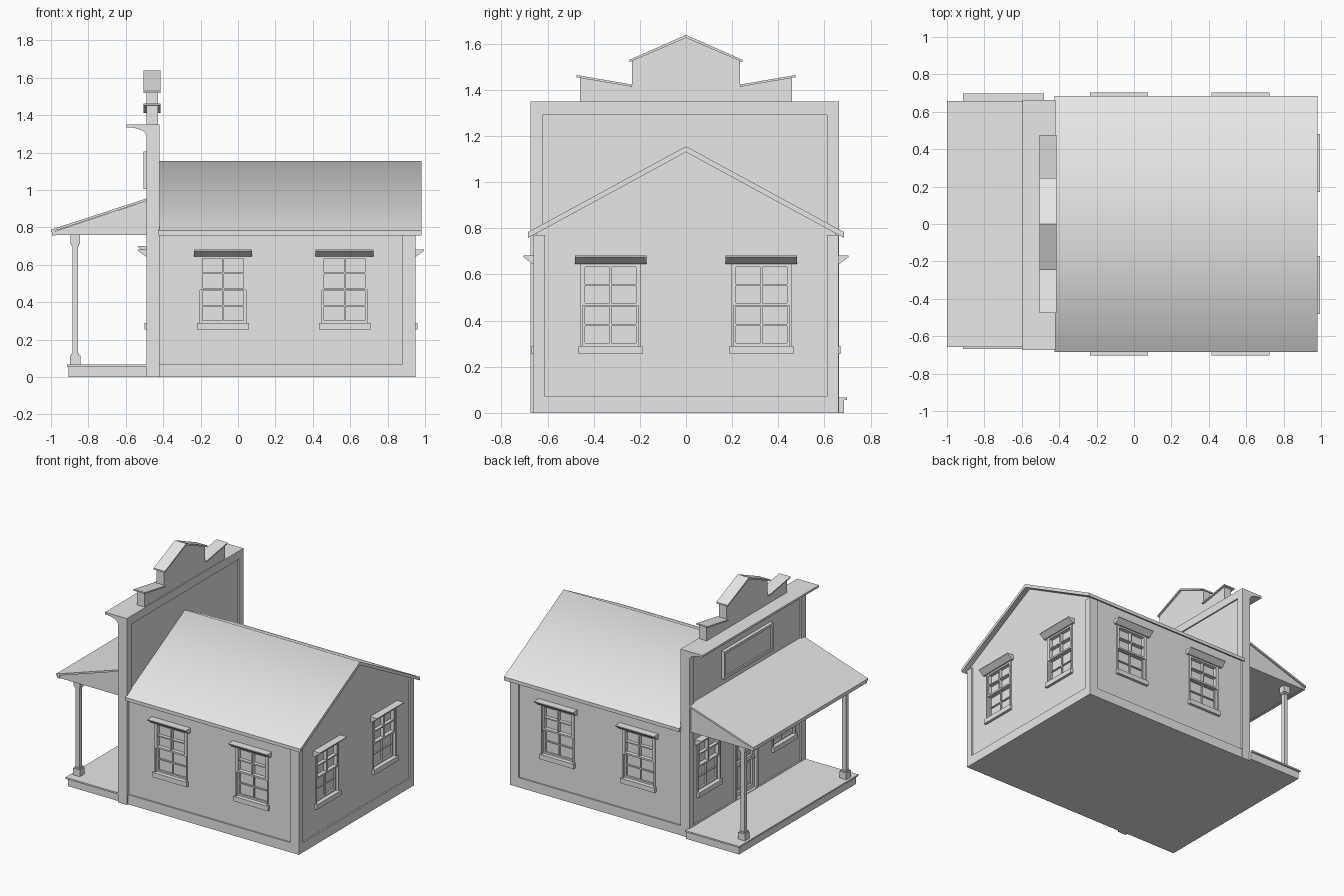
import bpy, bmesh, math
from mathutils import Matrix, Vector

if "Cube" in bpy.data.objects:
    bpy.data.objects.remove(bpy.data.objects["Cube"], do_unlink=True)

grey = bpy.data.materials.new("plain_grey")
grey.use_nodes = True
grey.diffuse_color = (0.8, 0.8, 0.8, 1)
grey.node_tree.nodes["Principled BSDF"].inputs["Base Color"].default_value = (0.8, 0.8, 0.8, 1)


def box(bm, x, y, z):
    """Box from three (low, high) ranges."""
    size = [r[1] - r[0] for r in (x, y, z)]
    mid = Vector([(r[0] + r[1]) / 2 for r in (x, y, z)])
    bmesh.ops.create_cube(bm, size=1, matrix=Matrix.Translation(mid) @ Matrix.Diagonal((*size, 1)))


def prism(bm, profile, span, axis):
    """Extrude a profile: (y, z) pairs along x, or (x, z) pairs along y."""
    def point(p, t):
        return (t, p[0], p[1]) if axis == "x" else (p[0], t, p[1])
    ends = [[bm.verts.new(point(p, t)) for p in profile] for t in span]
    bm.faces.new(ends[0])
    bm.faces.new(ends[1][::-1])
    n = len(profile)
    for i in range(n):
        j = (i + 1) % n
        bm.faces.new((ends[0][i], ends[1][i], ends[1][j], ends[0][j]))


def finish(name, bm, matrix=None):
    bmesh.ops.recalc_face_normals(bm, faces=bm.faces)
    if matrix:
        bm.transform(matrix)
    mesh = bpy.data.meshes.new(name)
    bm.to_mesh(mesh)
    bm.free()
    mesh.materials.append(grey)
    ob = bpy.data.objects.new(name, mesh)
    bpy.context.collection.objects.link(ob)
    return ob


def smooth(ob, degrees):
    bpy.ops.object.select_all(action="DESELECT")
    ob.select_set(True)
    bpy.context.view_layer.objects.active = ob
    bpy.ops.object.shade_smooth_by_angle(angle=math.radians(degrees))


# Gabled body
EAVE, RIDGE, SLOPE = 0.685, 1.155, 0.543
bm = bmesh.new()
prism(bm, [(-0.65, 0), (0.65, 0), (0.65, 0.78), (0, 1.135), (-0.65, 0.78)], (-0.43, 0.94), "x")
body = finish("body", bm)

# Corner boards and base boards
bm = bmesh.new()
for s in (-1, 1):
    box(bm, (0.88, 0.95), sorted((s * 0.61, s * 0.66)), (0, 0.77))
    box(bm, (-0.42, 0.88), sorted((s * 0.61, s * 0.66)), (0, 0.07))
box(bm, (0.88, 0.95), (-0.61, 0.61), (0, 0.07))
finish("body_trim", bm)

# Main roof
bm = bmesh.new()
low = RIDGE - SLOPE * EAVE
prism(bm, [(-EAVE, low), (0, RIDGE), (EAVE, low), (EAVE, low - 0.025),
           (0, RIDGE - 0.025), (-EAVE, low - 0.025)], (-0.425, 0.98), "x")
smooth(finish("main_roof", bm), 59)

# False front wall with a raised border
bm = bmesh.new()
box(bm, (-0.48, -0.43), (-0.66, 0.65), (0, 1.34))
facade = finish("false_front", bm)
bm = bmesh.new()
for y in ((-0.673, -0.622), (0.61, 0.662)):
    box(bm, (-0.49, -0.42), y, (0, 1.35))
for z in ((0, 0.07), (1.29, 1.35)):
    box(bm, (-0.49, -0.42), (-0.622, 0.61), z)
finish("false_front_border", bm)

# Coved cornice
bm = bmesh.new()
cove = [(-0.59 + 0.1 * math.sin(a), 1.29 + 0.045 * math.cos(a))
        for a in [math.pi / 2 * i / 8 for i in range(9)]]
prism(bm, [(-0.485, 1.35), (-0.595, 1.35), (-0.595, 1.335)] + cove + [(-0.485, 1.29)],
      (-0.673, 0.662), "y")
smooth(finish("cornice", bm), 30)

# Stepped parapet and its thin caps
bm = bmesh.new()
cap = bmesh.new()
prism(bm, [(-0.235, 1.34), (0.235, 1.34), (0.235, 1.525), (0, 1.625), (-0.235, 1.525)],
      (-0.488, -0.428), "x")
prism(cap, [(-0.245, 1.53), (0, 1.638), (0.245, 1.53), (0.245, 1.52), (0, 1.625), (-0.245, 1.52)],
      (-0.505, -0.415), "x")
for s in (-1, 1):
    prism(bm, [(s * 0.23, 1.34), (s * 0.46, 1.34), (s * 0.46, 1.453), (s * 0.23, 1.412)],
          (-0.488, -0.428), "x")
    prism(cap, [(s * 0.235, 1.413), (s * 0.475, 1.454), (s * 0.475, 1.464), (s * 0.235, 1.423)],
          (-0.505, -0.415), "x")
finish("parapet", bm)
finish("parapet_caps", cap)

# Blank sign board with a rim
bm = bmesh.new()
box(bm, (-0.495, -0.475), (-0.27, 0.27), (1.01, 1.2))
for y in ((-0.28, -0.262), (0.262, 0.28)):
    box(bm, (-0.505, -0.475), y, (1.005, 1.205))
for z in ((1.005, 1.023), (1.187, 1.205)):
    box(bm, (-0.505, -0.475), (-0.262, 0.262), z)
finish("sign_board", bm)

# Porch deck
bm = bmesh.new()
box(bm, (-0.905, -0.48), (-0.655, 0.685), (0, 0.055))
box(bm, (-0.915, -0.48), (-0.668, 0.698), (0.055, 0.066))
finish("porch_deck", bm)

# Porch roof: solid wedge under a thin sloping sheet
bm = bmesh.new()
prism(bm, [(-0.985, 0.76), (-0.48, 0.76), (-0.48, 0.945), (-0.985, 0.778)], (-0.645, 0.645), "y")
prism(bm, [(-1.0, 0.775), (-0.48, 0.945), (-0.48, 0.958), (-1.0, 0.788)], (-0.657, 0.657), "y")
box(bm, (-0.995, -0.975), (-0.65, 0.65), (0.758, 0.782))
finish("porch_roof", bm)

# Porch posts with plinths and capitals
for side, y in (("right", -0.58), ("left", 0.58)):
    bm = bmesh.new()
    for half, z in ((0.027, (0.066, 0.115)), (0.021, (0.115, 0.125)), (0.015, (0.12, 0.71)),
                    (0.021, (0.7, 0.712)), (0.026, (0.712, 0.762))):
        box(bm, (-0.87 - half, -0.87 + half), (y - half, y + half), z)
    finish("porch_post_" + side, bm)


def recess(wall, matrix, half, z, depth):
    """Cut a shallow opening in a wall."""
    bm = bmesh.new()
    box(bm, (-half, half), (-0.05, depth), z)
    cutter = finish("cutter", bm, matrix)
    cutter.hide_render = True
    mod = wall.modifiers.new("opening", "BOOLEAN")
    mod.operation, mod.solver, mod.object = "DIFFERENCE", "EXACT", cutter
    bpy.context.view_layer.objects.active = wall
    bpy.ops.object.modifier_apply(modifier=mod.name)
    bpy.data.objects.remove(cutter, do_unlink=True)


def hood(bm, half, base):
    """Sloping head moulding, thickest at the top."""
    shape = [(0.02, 0), (-0.004, 0), (-0.044, 0.03), (-0.044, 0.036), (0.02, 0.036)]
    n = len(bm.verts)
    prism(bm, [(y, base + z) for y, z in shape], (-half, half), "x")


def sash(bm, half, z0, z1, front, back):
    """Rails, stiles and glazing bars for a two by two sash."""
    mid = (z0 + z1) / 2
    for s in (-1, 1):
        box(bm, sorted((s * half, s * (half - 0.012))), (front, back), (z0, z1))
    for z in ((z0, z0 + 0.012), (z1 - 0.012, z1)):
        box(bm, (0.012 - half, half - 0.012), (front, back), z)
    box(bm, (-0.004, 0.004), (front + 0.003, back), (z0, z1))
    box(bm, (0.012 - half, half - 0.012), (front + 0.003, back), (mid - 0.004, mid + 0.004))


def window(name, wall, x, y, degrees):
    m = Matrix.Translation((x, y, 0)) @ Matrix.Rotation(math.radians(degrees), 4, "Z")
    recess(wall, m, 0.13, (0.285, 0.65), 0.035)
    bm = bmesh.new()
    for s in (-1, 1):
        box(bm, sorted((s * 0.122, s * 0.131)), (0.002, 0.035), (0.285, 0.65))
    sash(bm, 0.122, 0.29, 0.472, 0.02, 0.033)
    sash(bm, 0.122, 0.465, 0.645, 0.005, 0.033)
    box(bm, (-0.138, 0.138), (-0.01, 0.03), (0.255, 0.29))
    hood(bm, 0.155, 0.645)
    finish(name, bm, m)


# Windows on every wall
for i, x in enumerate((-0.08, 0.57)):
    window(f"right_window_{i}", body, x, -0.66, 0)
    window(f"left_window_{i}", body, x, 0.66, 180)
for i, s in enumerate((-1, 1)):
    window(f"gable_window_{i}", body, 0.95, s * 0.327, 90)
    window(f"porch_window_{i}", facade, -0.49, s * 0.43, -90)

# Panelled door under the porch
m = Matrix.Translation((-0.49, 0, 0)) @ Matrix.Rotation(math.radians(-90), 4, "Z")
recess(facade, m, 0.13, (0.066, 0.66), 0.035)
bm = bmesh.new()
for s in (-1, 1):
    box(bm, sorted((s * 0.115, s * 0.135)), (0, 0.035), (0.066, 0.665))
    box(bm, sorted((s * 0.09, s * 0.115)), (0.02, 0.035), (0.066, 0.55))
    for z in ((0.12, 0.27), (0.33, 0.5)):
        box(bm, sorted((s * 0.018, s * 0.075)), (0.026, 0.035), z)
for z in ((0.066, 0.1), (0.285, 0.315), (0.52, 0.55)):
    box(bm, (-0.09, 0.09), (0.02, 0.035), z)
box(bm, (-0.01, 0.01), (0.02, 0.035), (0.1, 0.52))
box(bm, (-0.115, 0.115), (0.005, 0.035), (0.55, 0.568))
box(bm, (0.085, 0.1), (0.005, 0.025), (0.29, 0.305))
hood(bm, 0.155, 0.665)
finish("front_door", bm, m)
